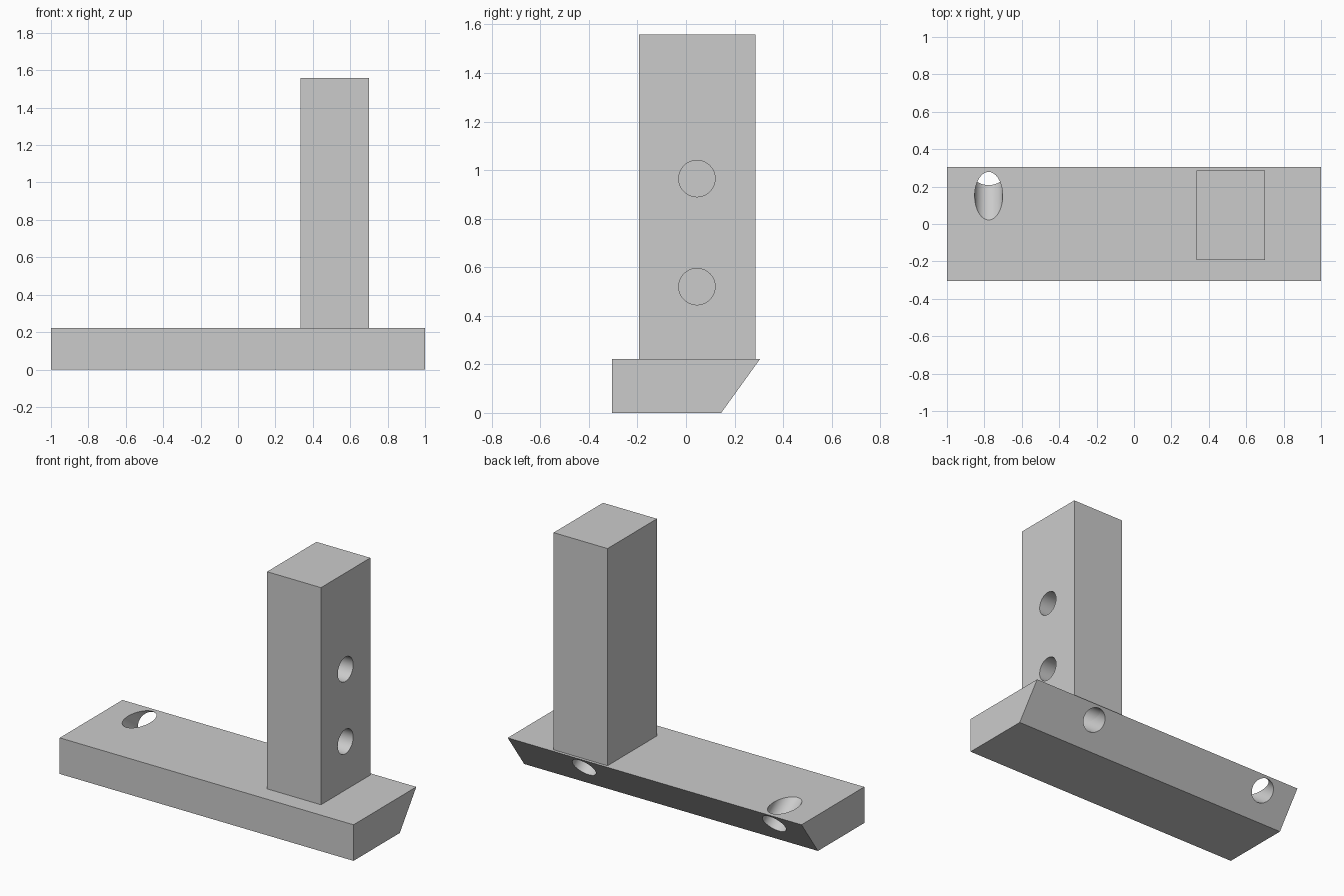
import bpy, bmesh, math
from mathutils import Vector

cube = bpy.data.objects.get("Cube")
if cube:
    bpy.data.objects.remove(cube, do_unlink=True)

grey = bpy.data.materials.new("plain grey")
grey.use_nodes = True
colour = (0.6, 0.6, 0.6, 1)
grey.diffuse_color = colour
grey.node_tree.nodes["Principled BSDF"].inputs["Base Color"].default_value = colour

HEIGHT = 0.222      # thickness of the base
BACK, FOOT = 0.305, 0.145   # back edge at the top and at the bottom
RADIUS = 0.075


def prism(name, profile, start, end):
    """Extrude a (y, z) profile along x."""
    bm = bmesh.new()
    face = bm.faces.new([bm.verts.new((start, y, z)) for y, z in profile])
    grown = bmesh.ops.extrude_face_region(bm, geom=[face])["geom"]
    moved = [v for v in grown if isinstance(v, bmesh.types.BMVert)]
    bmesh.ops.translate(bm, verts=moved, vec=(end - start, 0, 0))
    bmesh.ops.recalc_face_normals(bm, faces=bm.faces)
    mesh = bpy.data.meshes.new(name)
    bm.to_mesh(mesh)
    bm.free()
    mesh.materials.append(grey)
    obj = bpy.data.objects.new(name, mesh)
    bpy.context.collection.objects.link(obj)
    return obj


def drill(start, end, targets):
    """Cut a round hole from start to end through the targets."""
    start, end = Vector(start), Vector(end)
    axis = end - start
    bpy.ops.mesh.primitive_cylinder_add(
        vertices=48, radius=RADIUS, depth=axis.length, location=(start + end) / 2,
        rotation=axis.to_track_quat('Z', 'Y').to_euler())
    cutter = bpy.context.object
    cutter.name = "hole_cutter"
    cutter.data.materials.append(grey)
    bpy.context.view_layer.update()
    for target in targets:
        bpy.context.view_layer.objects.active = target
        mod = target.modifiers.new("hole", 'BOOLEAN')
        mod.operation, mod.solver, mod.object = 'DIFFERENCE', 'EXACT', cutter
        bpy.ops.object.modifier_apply(modifier=mod.name)
    bpy.data.objects.remove(cutter, do_unlink=True)


# Base with undercut back, and the upright standing on it
base = prism("base", [(-BACK, 0), (FOOT, 0), (BACK, HEIGHT), (-BACK, HEIGHT)], -1, 1)
upright = prism("upright", [(-0.193, HEIGHT), (0.287, HEIGHT),
                            (0.287, 1.558), (-0.193, 1.558)], 0.333, 0.7)

# Slanted holes square to the undercut: one through, one blind into the upright
normal = Vector((0, HEIGHT, FOOT - BACK)).normalized()
for x, depth, targets in ((-0.777, 0.4, [base]), (0.517, 0.2, [base, upright])):
    mouth = Vector((x, 0.15, HEIGHT))
    drill(mouth + normal * 0.4, mouth - normal * depth, targets)

# Blind holes in the side of the upright
for z in (0.52, 0.965):
    drill((0.8, 0.045, z), (0.45, 0.045, z), [upright])

# Smooth hole walls, keep edges sharp
for obj in (base, upright):
    bpy.ops.object.select_all(action='DESELECT')
    obj.select_set(True)
    bpy.context.view_layer.objects.active = obj
    bpy.ops.object.shade_smooth_by_angle(angle=math.radians(30))
